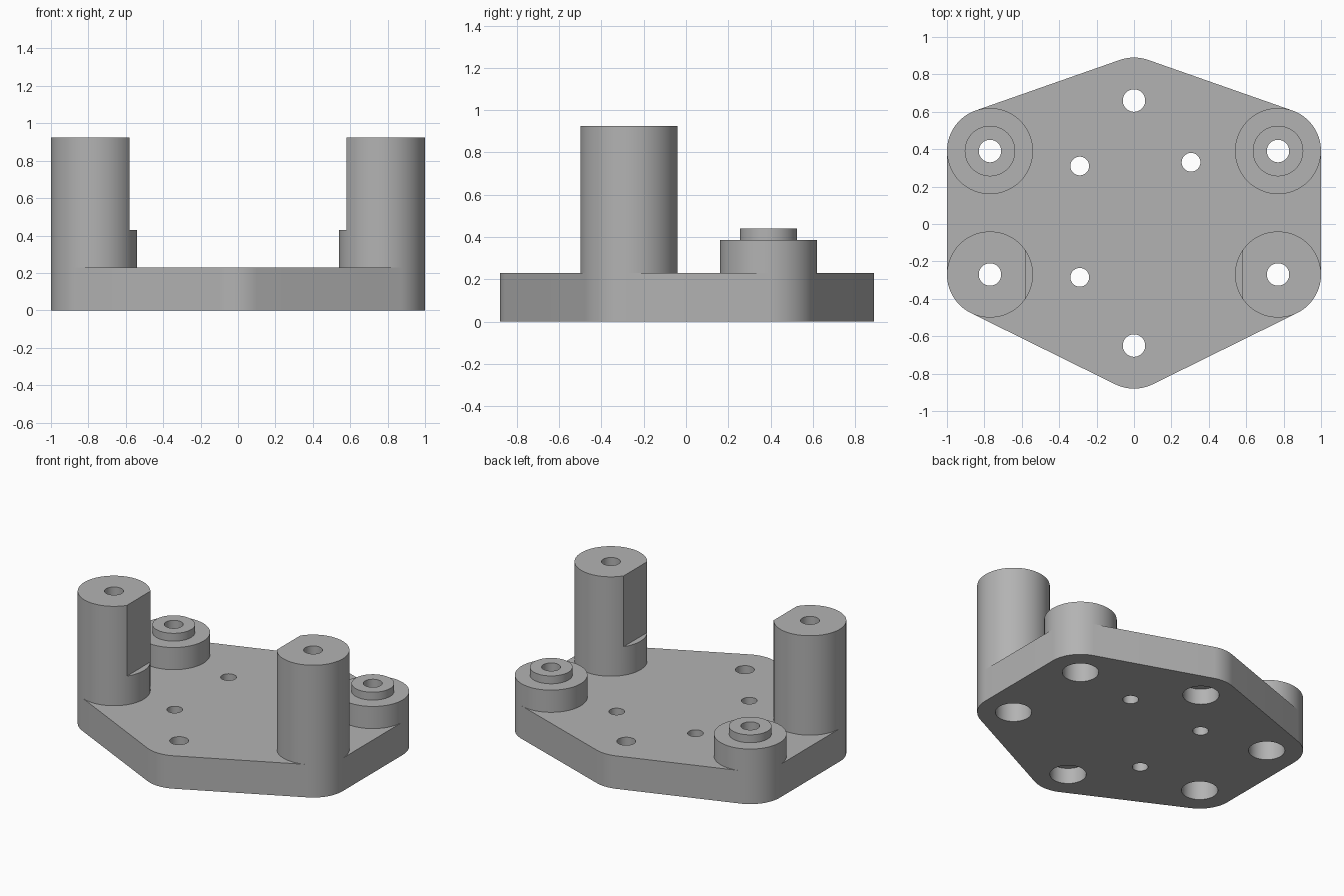
import bpy
import bmesh
from math import cos, sin, radians, tau
from mathutils import Vector
from mathutils.geometry import convex_hull_2d

if "Cube" in bpy.data.objects:
    bpy.data.objects.remove(bpy.data.objects["Cube"])

SEGS = 96
PLATE_TOP, POST_TOP, LEDGE = 0.23, 0.925, 0.43
POST_X, FRONT_Y, BACK_Y = 0.77, -0.27, 0.39
CORNER_R, SHAFT_R, BORE_R = 0.23, 0.06, 0.115

grey = bpy.data.materials.new("plain grey")
grey.use_nodes = True
grey.diffuse_color = (0.45, 0.45, 0.45, 1)
grey.node_tree.nodes["Principled BSDF"].inputs["Base Color"].default_value = grey.diffuse_color


def circle(x, y, r):
    return [Vector((x + r * cos(tau * i / SEGS), y + r * sin(tau * i / SEGS))) for i in range(SEGS)]


def loft(bm, outlines):
    """Skin a closed solid through (points, height) outlines."""
    rings = [[bm.verts.new((p.x, p.y, z)) for p in pts] for pts, z in outlines]
    for low, high in zip(rings, rings[1:]):
        n = len(low)
        for i in range(n):
            j = (i + 1) % n
            bm.faces.new((low[i], low[j], high[j], high[i]))
    bm.faces.new(rings[0][::-1])
    bm.faces.new(rings[-1])


def turned(bm, x, y, steps):
    loft(bm, [(circle(x, y, r), z) for r, z in steps])


def finish(bm, name):
    bmesh.ops.recalc_face_normals(bm, faces=bm.faces[:])
    mesh = bpy.data.meshes.new(name)
    bm.to_mesh(mesh)
    bm.free()
    mesh.materials.append(grey)
    obj = bpy.data.objects.new(name, mesh)
    bpy.context.collection.objects.link(obj)
    return obj


# Base plate: rounded hexagon wrapped around six equal circles
bm = bmesh.new()
points = []
for x, y in [(0, 0.66), (0, -0.65)] + [(s * POST_X, y) for s in (-1, 1) for y in (FRONT_Y, BACK_Y)]:
    points += circle(x, y, CORNER_R)
outline = [points[i] for i in convex_hull_2d(points)]
loft(bm, [(outline, 0), (outline, PLATE_TOP)])
parts = [finish(bm, "base_plate")]

# Tall front posts and short stepped back bosses
for side, s in (("right", -1), ("left", 1)):
    bm = bmesh.new()
    turned(bm, s * POST_X, FRONT_Y, [(CORNER_R, PLATE_TOP), (CORNER_R, POST_TOP)])
    parts.append(finish(bm, "front_post_" + side))
    bm = bmesh.new()
    turned(bm, s * POST_X, BACK_Y, [(CORNER_R, PLATE_TOP), (CORNER_R, 0.385),
                                    (0.135, 0.385), (0.135, 0.44)])
    parts.append(finish(bm, "back_boss_" + side))

# Cutter: counterbored screw holes, small pin holes and the post flats
bm = bmesh.new()
bores = [(0, 0.66, 0.11), (0, -0.65, 0.11)]
for s in (-1, 1):
    bores += [(s * POST_X, FRONT_Y, 0.5), (s * POST_X, BACK_Y, 0.28)]
for x, y, depth in bores:
    turned(bm, x, y, [(BORE_R, -0.1), (BORE_R, depth), (SHAFT_R, depth), (SHAFT_R, 1.1)])
for x, y in [(-0.29, 0.31), (0.305, 0.33), (-0.29, -0.285)]:
    turned(bm, x, y, [(0.05, -0.1), (0.05, 0.35)])
flat = [Vector(p) for p in ((-0.58, -0.55), (0.58, -0.55), (0.58, 0.05), (-0.58, 0.05))]
loft(bm, [(flat, LEDGE), (flat, 1.0)])
cutter = finish(bm, "hole_cutter")
cutter.hide_render = True

# Cut every part, then shade round walls smooth
for obj in parts:
    mod = obj.modifiers.new("holes", "BOOLEAN")
    mod.operation = "DIFFERENCE"
    mod.solver = "EXACT"
    mod.object = cutter
    bpy.ops.object.select_all(action="DESELECT")
    obj.select_set(True)
    bpy.context.view_layer.objects.active = obj
    bpy.ops.object.modifier_apply(modifier=mod.name)
    bpy.ops.object.shade_smooth_by_angle(angle=radians(30))

bpy.data.objects.remove(cutter)
